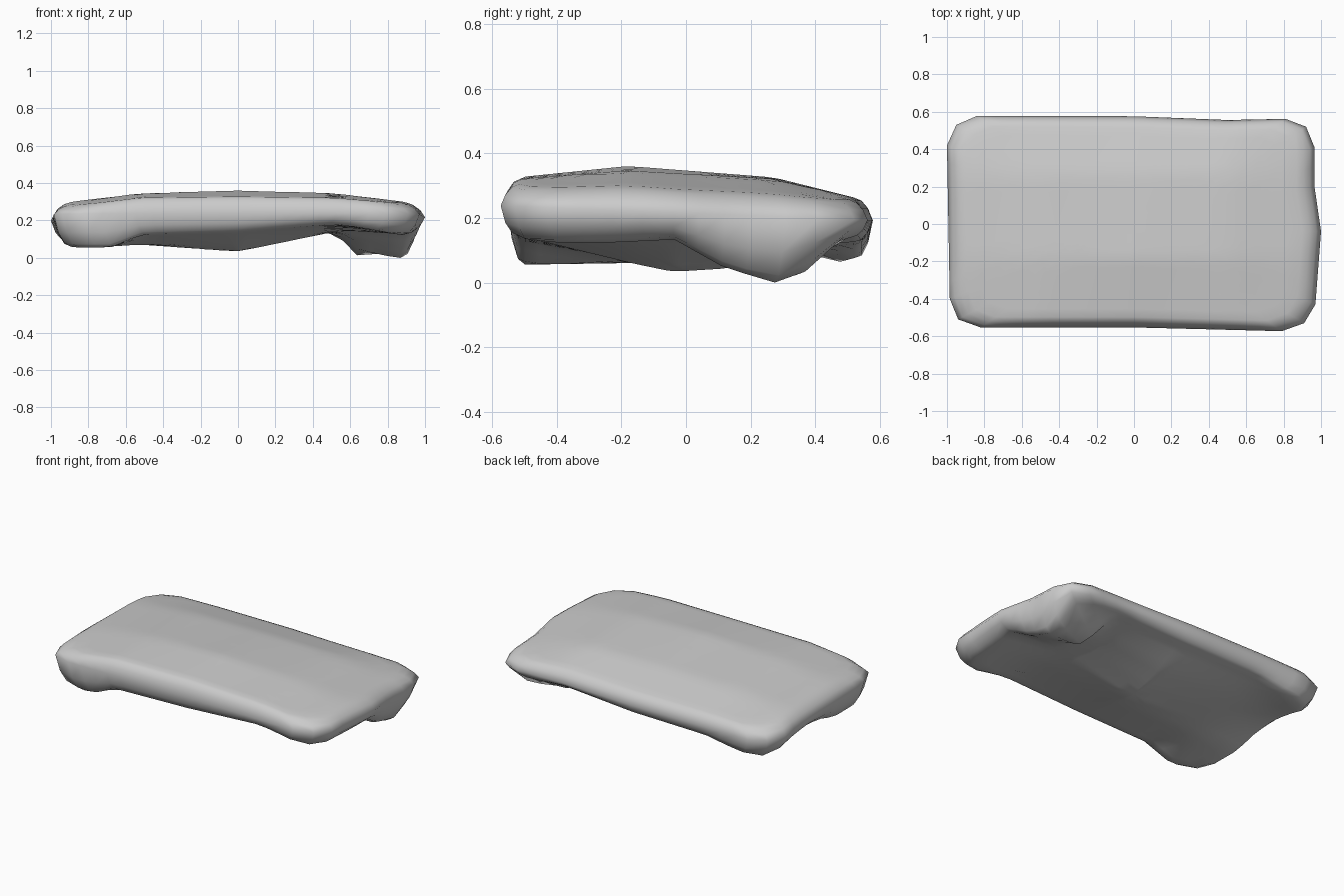
import bpy
import bmesh
from mathutils import Vector

if "Cube" in bpy.data.objects:
    bpy.data.objects.remove(bpy.data.objects["Cube"])

# Plan outline, corners cut by short facets
OUTLINE = [(-1, .42), (-.95, .53), (-.84, .578), (0, .576), (.5, .556), (.81, .562),
           (.92, .52), (.965, .41), (.965, .2), (1, -.04), (.97, -.43), (.91, -.53),
           (.79, -.573), (0, -.553), (-.82, -.553), (-.94, -.51), (-.985, -.4)]

# Top heights: rows run front to back, columns left to right
TOP_X = [-.93, -.52, 0, .52, .93]
TOP_Y = [-.52, -.18, .27, .53]
TOP_Z = [[.275, .325, .33, .325, .29],
         [.30, .35, .365, .35, .30],
         [.29, .325, .33, .325, .27],
         [.255, .265, .265, .265, .25]]

# Underside heights: a foot at back right, softer lumps at the left corners
LOW_X = [-.88, -.68, -.52, 0, .52, .61, .88]
LOW_Y = [-.5, -.17, -.04, .12, .27, .35, .48]
LOW_Z = [[.06, .06, .13, .145, .185, .175, .125],
         [.065, .065, .075, .065, .15, .15, .13],
         [.11, .085, .075, .038, .145, .145, .14],
         [.135, .10, .08, .048, .145, .10, .05],
         [.12, .10, .09, .07, .145, .02, .003],
         [.10, .10, .10, .09, .15, .05, .02],
         [.065, .09, .12, .13, .16, .15, .14]]


def locate(axis, v):
    v = max(axis[0], min(axis[-1], v))
    i = 0
    while i < len(axis) - 2 and v > axis[i + 1]:
        i += 1
    return i, (v - axis[i]) / (axis[i + 1] - axis[i])


def height(xs, ys, zs, x, y):
    i, a = locate(xs, x)
    j, b = locate(ys, y)
    front = zs[j][i] * (1 - a) + zs[j][i + 1] * a
    back = zs[j + 1][i] * (1 - a) + zs[j + 1][i + 1] * a
    return front * (1 - b) + back * b


def top(x, y):
    return height(TOP_X, TOP_Y, TOP_Z, x, y)


def low(x, y):
    return height(LOW_X, LOW_Y, LOW_Z, x, y)


# Split long outline sides so the surface can follow the heights
loop = []
for k, p in enumerate(OUTLINE):
    a, b = Vector(p), Vector(OUTLINE[(k + 1) % len(OUTLINE)])
    n = max(1, round((b - a).length / .09))
    loop += [a.lerp(b, t / n) for t in range(n)]

bm = bmesh.new()


def ring(scale, blend, surface):
    verts = []
    for p in loop:
        x, y = p * scale
        rim = .22 - .04 * y
        verts.append(bm.verts.new((x, y, rim + (surface(x, y) - rim) * blend)))
    return verts


def bridge(a, b):
    for k in range(len(a)):
        m = (k + 1) % len(a)
        bm.faces.new((a[k], a[m], b[m], b[k]))


# Shrinking rings from the rim to the middle, over and under
rim_ring = ring(1, 0, top)
STEPS = [(.975, .55), (.94, .9), (.9, 1)] + [(.9 - .08 * k, 1) for k in range(1, 11)]
for surface in (top, low):
    previous = rim_ring
    for scale, blend in STEPS:
        current = ring(scale, blend, surface)
        bridge(previous, current)
        previous = current
    centre = bm.verts.new((0, 0, surface(0, 0)))
    for k in range(len(loop)):
        bm.faces.new((previous[k], previous[(k + 1) % len(loop)], centre))

# Stand on the ground
drop = min(v.co.z for v in bm.verts)
bmesh.ops.translate(bm, verts=bm.verts, vec=(0, 0, -drop))
bmesh.ops.recalc_face_normals(bm, faces=bm.faces)
for f in bm.faces:
    f.smooth = True

mesh = bpy.data.meshes.new("slab")
bm.to_mesh(mesh)
bm.free()
slab = bpy.data.objects.new("rounded_slab", mesh)
bpy.context.collection.objects.link(slab)
